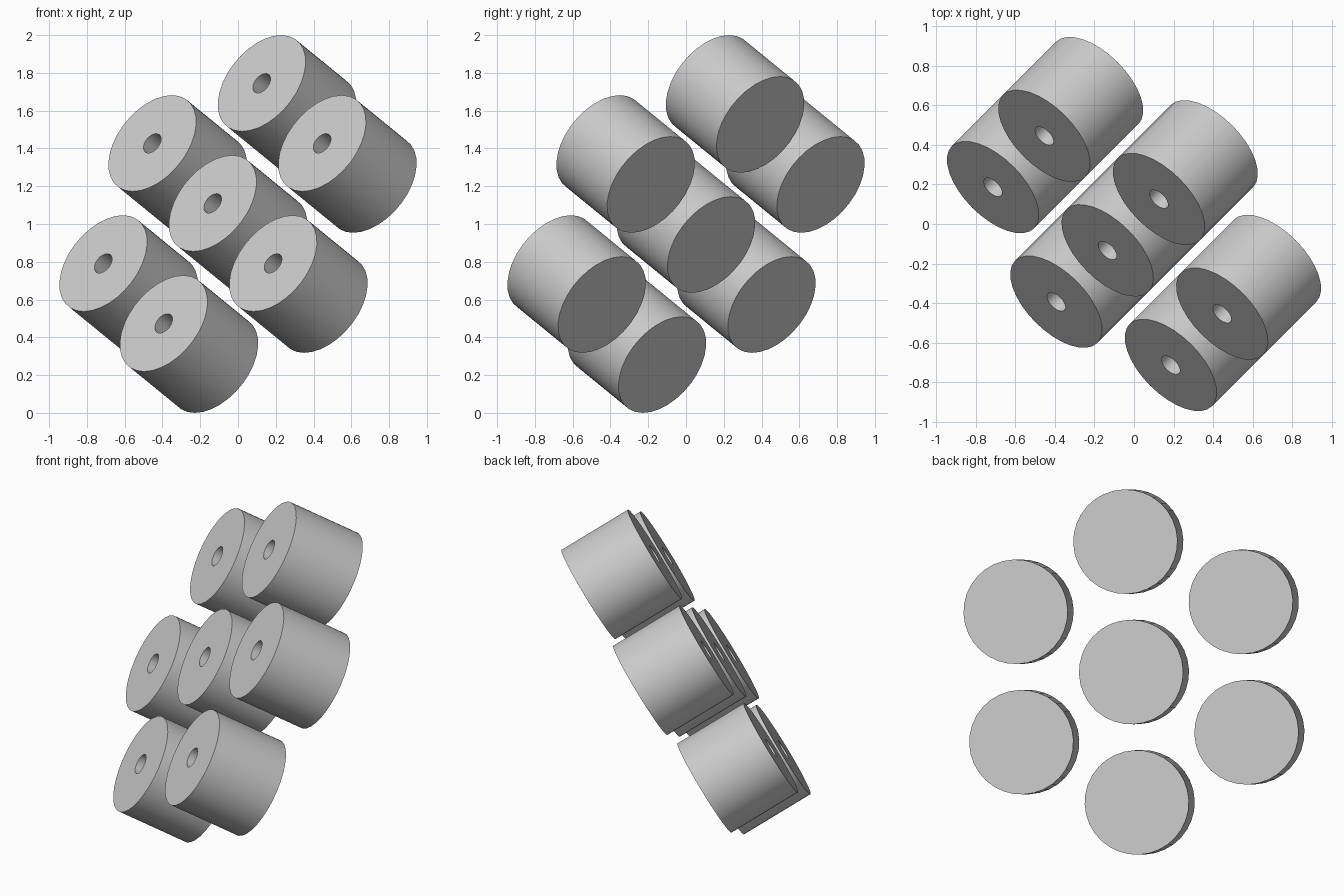
import bpy, bmesh, math
from mathutils import Matrix, Vector

cube = bpy.data.objects.get("Cube")
if cube:
    bpy.data.objects.remove(cube, do_unlink=True)

RADIUS, LENGTH, PITCH = 0.294, 0.438, 0.734
HOLE_RADIUS, HOLE_DEPTH = 0.059, 0.26
SEGMENTS = 32

grey = bpy.data.materials.new("plain grey")
grey.use_nodes = True
colour = (0.6, 0.6, 0.6, 1)
grey.diffuse_color = colour
grey.node_tree.nodes["Principled BSDF"].inputs["Base Color"].default_value = colour


def lathe(name, profile):
    """Spin a (radius, height) profile around the local z axis."""
    bm = bmesh.new()
    verts = [bm.verts.new((r, 0, z)) for r, z in profile]
    edges = [bm.edges.new(pair) for pair in zip(verts, verts[1:])]
    bmesh.ops.spin(bm, geom=verts + edges, cent=(0, 0, 0), axis=(0, 0, 1),
                   angle=math.tau, steps=SEGMENTS)
    bmesh.ops.remove_doubles(bm, verts=bm.verts[:], dist=0.0001)
    bmesh.ops.recalc_face_normals(bm, faces=bm.faces[:])
    for face in bm.faces:
        face.smooth = True
    mesh = bpy.data.meshes.new(name)
    bm.to_mesh(mesh)
    bm.free()
    mesh.set_sharp_from_angle(angle=math.radians(30))
    mesh.materials.append(grey)
    return mesh


# Solid cylinder with a blind hole in its upper face
half = LENGTH / 2
cylinder = lathe("drilled_cylinder", [
    (0, -half), (RADIUS, -half), (RADIUS, half), (HOLE_RADIUS, half),
    (HOLE_RADIUS, half - HOLE_DEPTH), (0, half - HOLE_DEPTH)])

# Tilted plane that carries the hexagonal cluster
frame = (Matrix.Translation((0, 0, 1)) @ Matrix.Rotation(math.radians(-45), 4, "Z")
         @ Matrix.Rotation(math.radians(60), 4, "X"))


def place(name, offset):
    obj = bpy.data.objects.new(name, cylinder)
    bpy.context.collection.objects.link(obj)
    obj.matrix_world = frame @ Matrix.Translation(offset)


# One central cylinder ringed by six more
place("centre_cylinder", Vector((0, 0, 0)))
for i in range(6):
    turn = math.radians(60 * i)
    place(f"ring_cylinder_{i + 1}",
          Vector((math.sin(turn), math.cos(turn), 0)) * PITCH)
